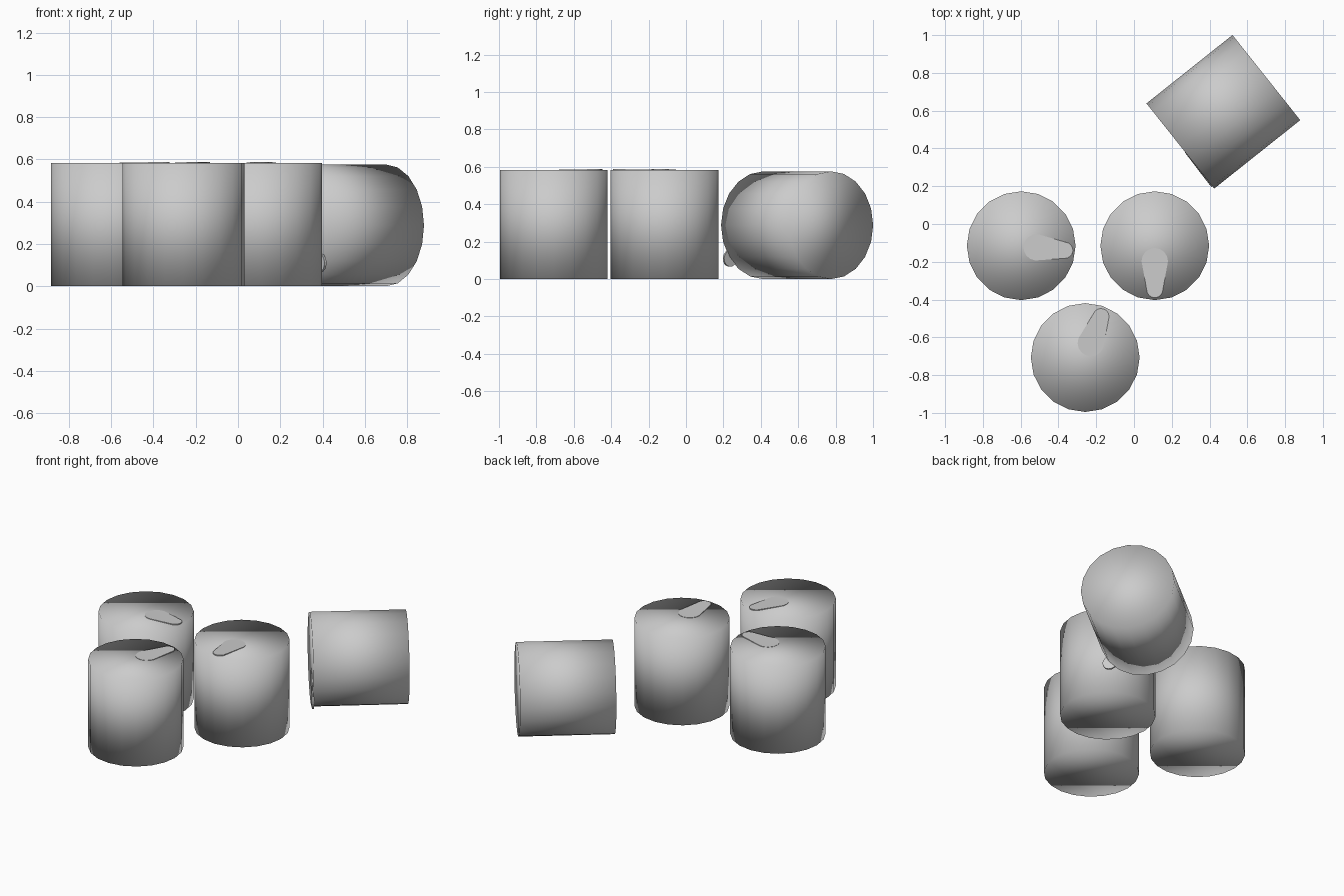
import bpy, bmesh, math
from mathutils import Matrix, Vector

cube = bpy.data.objects.get("Cube")
if cube:
    bpy.data.objects.remove(cube, do_unlink=True)

RADIUS, HEIGHT, SIDES = 0.288, 0.582, 20

grey = bpy.data.materials.new("plain grey")
grey.use_nodes = True
colour = (0.6, 0.6, 0.6, 1)
grey.diffuse_color = colour
grey.node_tree.nodes["Principled BSDF"].inputs["Base Color"].default_value = colour


def finish(name, bm, matrix, smooth):
    bmesh.ops.recalc_face_normals(bm, faces=bm.faces)
    for face in bm.faces:
        face.smooth = smooth
    mesh = bpy.data.meshes.new(name)
    bm.to_mesh(mesh)
    bm.free()
    mesh.materials.append(grey)
    obj = bpy.data.objects.new(name, mesh)
    obj.matrix_world = matrix
    bpy.context.collection.objects.link(obj)


def can_body(name, matrix):
    """Plain drum, softly shaded over its rims."""
    bm = bmesh.new()
    bmesh.ops.create_cone(bm, cap_ends=True, segments=SIDES, radius1=RADIUS,
                          radius2=RADIUS, depth=HEIGHT)
    finish(name, bm, matrix, True)


def pull_tab(name, matrix, angle, start):
    """Teardrop plate lying on the lid, its narrow tip slightly raised."""
    wide, narrow, length, steps = 0.07, 0.043, 0.15, 8
    outline = []
    for centre, radius, turn in ((0, wide, math.pi / 2), (length, narrow, -math.pi / 2)):
        for i in range(steps + 1):
            a = turn + math.pi * i / steps
            outline.append((centre + radius * math.cos(a), radius * math.sin(a), 0))
    bm = bmesh.new()
    face = bm.faces.new([bm.verts.new(p) for p in outline])
    side = bmesh.ops.extrude_face_region(bm, geom=[face])
    moved = [v for v in side["geom"] if isinstance(v, bmesh.types.BMVert)]
    bmesh.ops.translate(bm, verts=moved, vec=(0, 0, -0.012))
    place = (Matrix.Rotation(angle, 4, 'Z')
             @ Matrix.Translation((start, 0, HEIGHT / 2 + 0.003))
             @ Matrix.Rotation(math.radians(-1), 4, 'Y'))
    finish(name, bm, matrix @ place, False)


# Three standing cans: name, position, tab direction
standing = [("left_can", (0.11, -0.115), -90),
            ("right_can", (-0.597, -0.115), -6),
            ("front_can", (-0.258, -0.707), 69)]
for name, (x, y), angle in standing:
    matrix = Matrix.Translation((x, y, HEIGHT / 2))
    can_body(name, matrix)
    pull_tab(name + "_tab", matrix, math.radians(angle), 0.082)

# Toppled can, its lid facing the others and its tab hanging past the rim
matrix = (Matrix.Translation((0.473, 0.594, RADIUS))
          @ Matrix.Rotation(math.radians(-51.5), 4, 'Z')
          @ Matrix.Rotation(math.radians(90), 4, 'X'))
can_body("toppled_can", matrix)
pull_tab("toppled_can_tab", matrix, math.radians(-38), 0.14)
